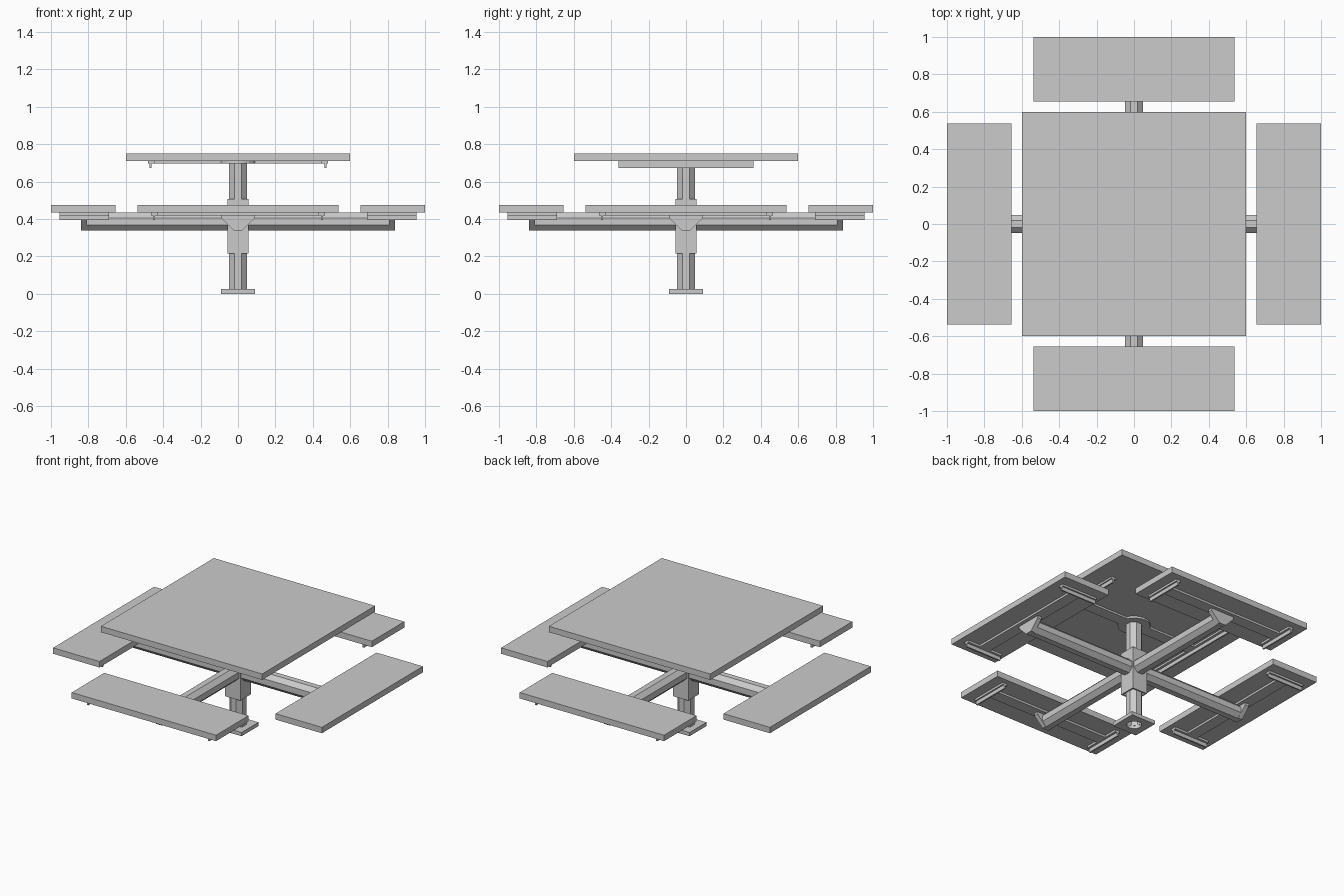
import bpy, bmesh, math
from mathutils import Matrix

if "Cube" in bpy.data.objects:
    bpy.data.objects.remove(bpy.data.objects["Cube"])

steel = bpy.data.materials.new("light_grey_steel")
steel.diffuse_color = (0.6, 0.6, 0.6, 1)
steel.use_nodes = True
steel.node_tree.nodes["Principled BSDF"].inputs["Base Color"].default_value = steel.diffuse_color


def finish(name, bm, turn=0):
    bmesh.ops.recalc_face_normals(bm, faces=bm.faces)
    bm.transform(Matrix.Rotation(turn, 4, 'Z'))
    me = bpy.data.meshes.new(name)
    bm.to_mesh(me)
    bm.free()
    me.materials.append(steel)
    ob = bpy.data.objects.new(name, me)
    bpy.context.collection.objects.link(ob)
    return ob


def box(name, x, y, z, turn=0):
    """Box from (min, max) ranges, turned about the post."""
    bm = bmesh.new()
    bmesh.ops.create_cube(bm, size=1)
    for v in bm.verts:
        for i, (lo, hi) in enumerate((x, y, z)):
            v.co[i] = hi if v.co[i] > 0 else lo
    return finish(name, bm, turn)


def prism(name, profile, x0, x1, turn=0):
    """Extrude a (y, z) profile along x."""
    bm = bmesh.new()
    face = bm.faces.new([bm.verts.new((x0, y, z)) for y, z in profile])
    ext = bmesh.ops.extrude_face_region(bm, geom=[face], use_keep_orig=True)
    for g in ext["geom"]:
        if isinstance(g, bmesh.types.BMVert):
            g.co.x = x1
    return finish(name, bm, turn)


def ring(r, n, phase, square=None):
    pts = []
    for i in range(n):
        a = phase + math.tau * i / n
        c, s = math.cos(a), math.sin(a)
        k = square / max(abs(c), abs(s)) if square else r
        pts.append((k * c, k * s))
    return pts


def tube(name, outer, inner, z0, z1):
    """Hollow upright section between two matching outlines."""
    bm = bmesh.new()
    loops = [[bm.verts.new((x, y, z)) for x, y in pts]
             for pts, z in ((outer, z0), (outer, z1), (inner, z1), (inner, z0))]
    n = len(outer)
    for k in range(4):
        a, b = loops[k], loops[(k + 1) % 4]
        for i in range(n):
            j = (i + 1) % n
            bm.faces.new((a[i], a[j], b[j], b[i]))
    return finish(name, bm)


# Octagonal post on a square base plate with a round hole
R = 0.048 / math.cos(math.pi / 8)
octagon = ring(R, 8, math.pi / 8)
tube("post", octagon, ring(R - 0.006, 8, math.pi / 8), 0.02, 0.70)
tube("base_plate", ring(0, 16, math.pi / 4, 0.09), ring(0.045, 16, math.pi / 4), 0, 0.025)

# Square sleeve that carries the arms
tube("sleeve", ring(0, 4, math.pi / 4, 0.056), ring(0, 4, math.pi / 4, 0.046), 0.217, 0.507)

# Table top with mounting plate, rail and angle irons
box("table_top", (-0.6, 0.6), (-0.6, 0.6), (0.71, 0.75))
prism_top = ring(0.1, 20, 0)
tube("mounting_plate", prism_top, ring(0.03, 20, 0), 0.697, 0.71)
box("table_rail", (-0.465, 0.465), (-0.04, 0.04), (0.697, 0.71))
for s in (-1, 1):
    box("table_iron_flange", sorted((s * 0.445, s * 0.48)), (-0.36, 0.36), (0.697, 0.711))
    box("table_iron_web", sorted((s * 0.462, s * 0.472)), (-0.36, 0.36), (0.672, 0.70))

# Four identical arms and seats
arm_profile = [(y, z + 0.387) for y, z in octagon]
gusset_profile = [(-0.024, 0.34), (0.024, 0.34), (0.088, 0.405),
                  (0.088, 0.435), (-0.088, 0.435), (-0.088, 0.405)]
for k in range(4):
    t = k * math.pi / 2
    prism("arm", arm_profile, 0.045, 0.815, t)
    prism("arm_gusset", gusset_profile, 0.81, 0.84, t)
    box("seat", (0.655, 1.0), (-0.537, 0.537), (0.434, 0.474), t)
    box("seat_rail", (0.785, 0.865), (-0.45, 0.45), (0.42, 0.435), t)
    for s in (-1, 1):
        box("seat_iron_flange", (0.69, 0.955), sorted((s * 0.43, s * 0.465)), (0.42, 0.435), t)
        box("seat_iron_web", (0.69, 0.955), sorted((s * 0.445, s * 0.455)), (0.395, 0.423), t)
